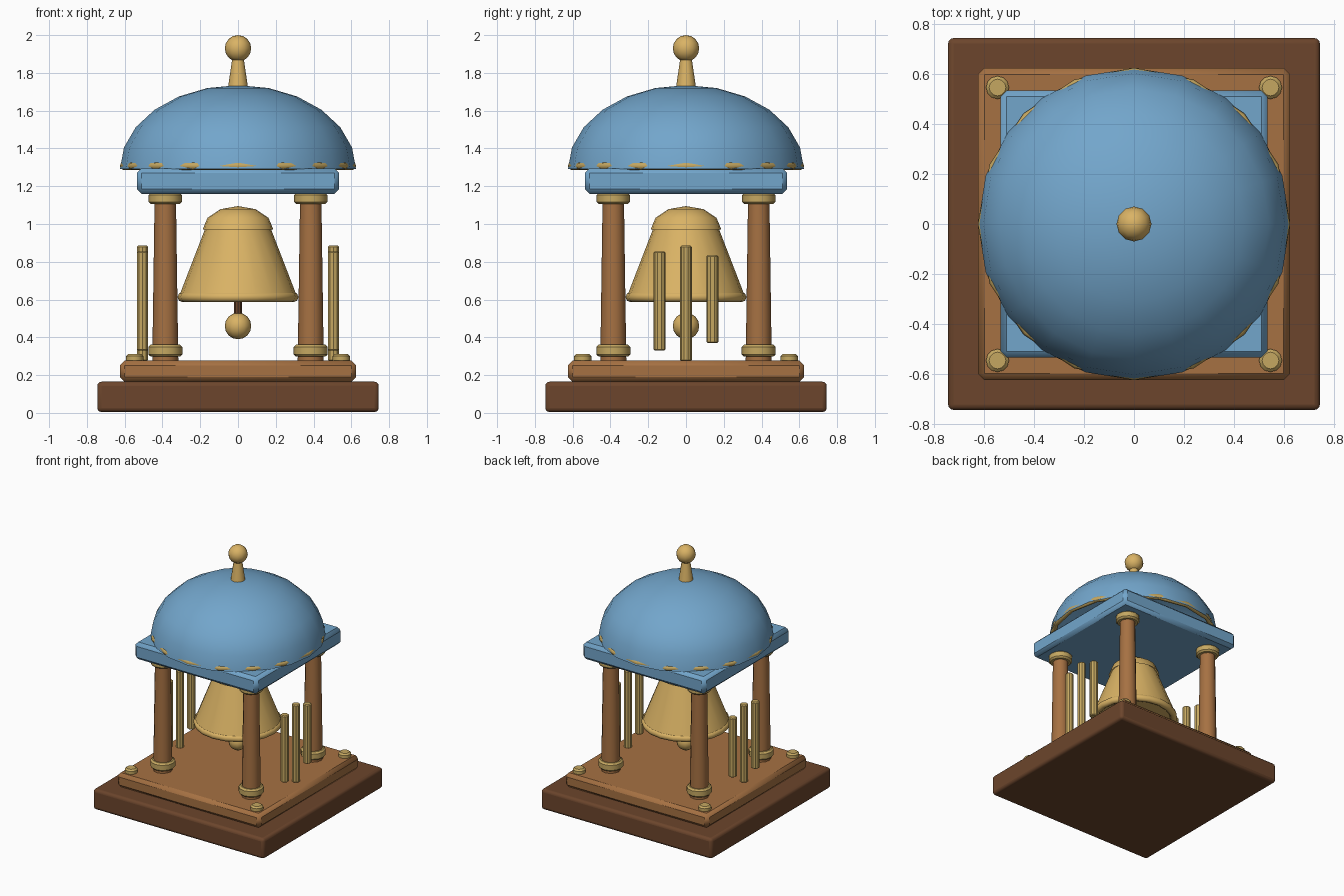
import bpy, bmesh, math
from mathutils import Matrix

cube = bpy.data.objects.get("Cube")
if cube:
    bpy.data.objects.remove(cube, do_unlink=True)


def material(name, rgb):
    m = bpy.data.materials.new(name)
    m.use_nodes = True
    m.diffuse_color = (*rgb, 1)
    m.node_tree.nodes["Principled BSDF"].inputs["Base Color"].default_value = (*rgb, 1)
    return m


DARK = material("dark wood", (0.15, 0.06, 0.025))
WOOD = material("warm wood", (0.38, 0.165, 0.055))
BLUE = material("roof blue", (0.17, 0.38, 0.60))
GOLD = material("bell gold", (0.70, 0.45, 0.13))
BRASS = material("trim brass", (0.56, 0.39, 0.12))


def finish(bm, name, mat, loc, bevel=0, segments=1, angle=35):
    bmesh.ops.recalc_face_normals(bm, faces=bm.faces)
    mesh = bpy.data.meshes.new(name)
    bm.to_mesh(mesh)
    bm.free()
    mesh.materials.append(mat)
    ob = bpy.data.objects.new(name, mesh)
    bpy.context.collection.objects.link(ob)
    ob.location = loc
    if bevel:
        mod = ob.modifiers.new("bevel", "BEVEL")
        mod.width = bevel
        mod.segments = segments
        mod.limit_method = "ANGLE"
        mod.angle_limit = math.radians(50)
    bpy.ops.object.select_all(action="DESELECT")
    ob.select_set(True)
    bpy.context.view_layer.objects.active = ob
    bpy.ops.object.shade_smooth_by_angle(angle=math.radians(angle))
    return ob


def slab(name, mat, half, z0, z1, bevel, segments=1):
    bm = bmesh.new()
    bmesh.ops.create_cube(bm, size=1, matrix=Matrix.Diagonal((half * 2, half * 2, z1 - z0, 1)))
    return finish(bm, name, mat, (0, 0, (z0 + z1) / 2), bevel, segments, 30)


def rod(name, mat, x, y, z0, z1, r0, r1=None, sides=12, bevel=0):
    bm = bmesh.new()
    bmesh.ops.create_cone(bm, cap_ends=True, segments=sides, radius1=r0,
                          radius2=r0 if r1 is None else r1, depth=z1 - z0)
    return finish(bm, name, mat, (x, y, (z0 + z1) / 2), bevel)


def ball(name, mat, z, r):
    bm = bmesh.new()
    bmesh.ops.create_uvsphere(bm, u_segments=12, v_segments=8, radius=r)
    return finish(bm, name, mat, (0, 0, z), angle=60)


def lathe(name, mat, points, sides, z=0, closed=False, angle=40):
    """Spin a profile of (radius, height) points about the vertical axis."""
    bm = bmesh.new()
    verts = [bm.verts.new((r, 0, h)) for r, h in points]
    edges = [bm.edges.new(pair) for pair in zip(verts, verts[1:])]
    if closed:
        edges.append(bm.edges.new((verts[-1], verts[0])))
    bmesh.ops.spin(bm, geom=verts + edges, cent=(0, 0, 0), axis=(0, 0, 1),
                   angle=math.tau, steps=sides, use_merge=True)
    bmesh.ops.remove_doubles(bm, verts=bm.verts, dist=0.0005)
    return finish(bm, name, mat, (0, 0, z), angle=angle)


def quarter(radius, height, steps):
    turns = [math.pi / 2 * i / steps for i in range(steps + 1)]
    return [(radius * math.cos(a), height * math.sin(a)) for a in turns]


def ring(name, mat, radius, thick, z, sides):
    turns = [math.tau * i / 8 for i in range(8)]
    loop = [(radius + thick * math.cos(a), thick * math.sin(a)) for a in turns]
    return lathe(name, mat, loop, sides, z, closed=True, angle=50)


# Stepped base
slab("base", DARK, 0.745, 0.005, 0.165, 0.022, 3)
slab("plinth", WOOD, 0.625, 0.165, 0.277, 0.025)

# Four columns with collars, and a stud in each corner
for sx, side in ((-1, "right"), (1, "left")):
    for sy, end in ((-1, "front"), (1, "back")):
        tag = f"{end}_{side}"
        x, y = sx * 0.385, sy * 0.385
        rod(f"column_{tag}", WOOD, x, y, 0.27, 1.17, 0.069, 0.056)
        rod(f"column_foot_{tag}", BRASS, x, y, 0.298, 0.362, 0.09, bevel=0.012)
        rod(f"column_capital_{tag}", BRASS, x, y, 1.105, 1.165, 0.088, bevel=0.012)
        rod(f"corner_stud_{tag}", BRASS, sx * 0.547, sy * 0.547, 0.265, 0.312, 0.046, bevel=0.012)

    # Row of three chimes on each side
    for i, (y, low, high) in enumerate(((-0.14, 0.33, 0.855), (0, 0.275, 0.885), (0.14, 0.37, 0.835))):
        rod(f"chime_{side}_{i + 1}", BRASS, sx * 0.505, y, low, high, 0.031, sides=10, bevel=0.006)

# Roof: slab, open dome and trim ring
slab("roof_slab", BLUE, 0.535, 1.16, 1.295, 0.025)
lathe("dome", BLUE, quarter(0.625, 0.445, 6), 20, 1.29)
ring("dome_trim", BRASS, 0.605, 0.021, 1.307, 16)

# Finial
rod("finial_stem", GOLD, 0, 0, 1.72, 1.88, 0.053, 0.03)
ball("finial_ball", GOLD, 1.93, 0.07)

# Bell with crown, lip and clapper
rod("bell_body", GOLD, 0, 0, 0.61, 0.98, 0.315, 0.172, sides=20)
lathe("bell_crown", GOLD, quarter(0.187, 0.125, 3) + [(0, 0)], 20, 0.97)
ring("bell_lip", GOLD, 0.293, 0.027, 0.613, 20)
rod("clapper_rod", DARK, 0, 0, 0.48, 0.64, 0.02, sides=8)
ball("clapper_ball", GOLD, 0.46, 0.07)
